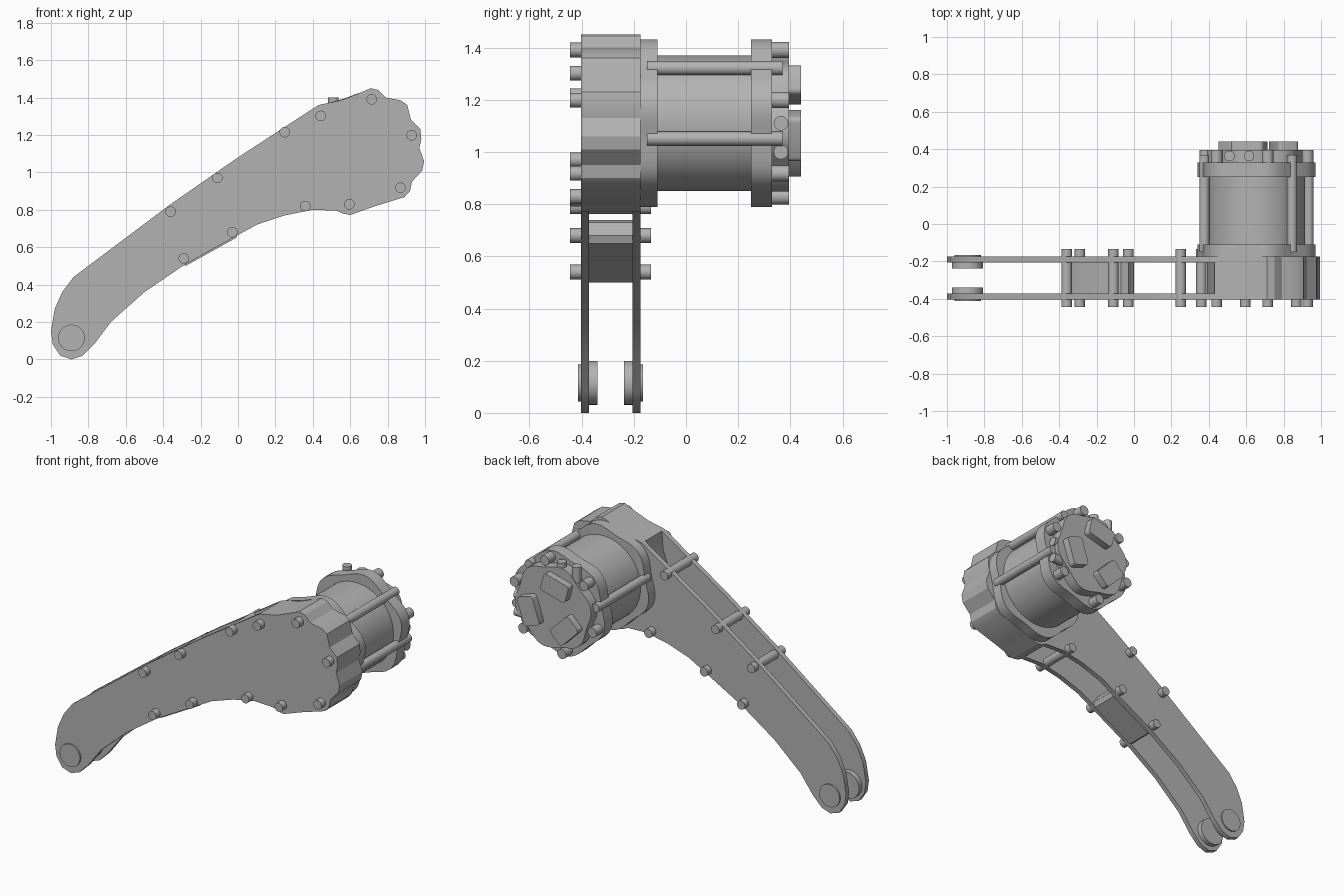
import bpy, bmesh, math
from mathutils import Vector

cube = bpy.data.objects.get("Cube")
if cube:
    bpy.data.objects.remove(cube, do_unlink=True)

grey = bpy.data.materials.new("machined_grey")
grey.use_nodes = True
tone = (0.45, 0.45, 0.45, 1)
grey.diffuse_color = tone
grey.node_tree.nodes["Principled BSDF"].inputs["Base Color"].default_value = tone


def finish(obj, name, angle=30):
    obj.name = name
    obj.data.name = name
    obj.data.materials.append(grey)
    bpy.ops.object.select_all(action='DESELECT')
    obj.select_set(True)
    bpy.context.view_layer.objects.active = obj
    bpy.ops.object.shade_smooth_by_angle(angle=math.radians(angle))
    return obj


def prism(name, profile, y0, y1):
    """Extrude an x-z profile along y."""
    bm = bmesh.new()
    face = bm.faces.new([bm.verts.new((x, y0, z)) for x, z in profile])
    new = bmesh.ops.extrude_face_region(bm, geom=[face])["geom"]
    moved = [v for v in new if isinstance(v, bmesh.types.BMVert)]
    bmesh.ops.translate(bm, verts=moved, vec=(0, y1 - y0, 0))
    bmesh.ops.recalc_face_normals(bm, faces=bm.faces)
    mesh = bpy.data.meshes.new(name)
    bm.to_mesh(mesh)
    bm.free()
    obj = bpy.data.objects.new(name, mesh)
    bpy.context.collection.objects.link(obj)
    return finish(obj, name)


def rod(name, start, end, radius, sides=24):
    a, b = Vector(start), Vector(end)
    bpy.ops.mesh.primitive_cylinder_add(
        vertices=sides, radius=radius, depth=(b - a).length, location=(a + b) / 2,
        rotation=(b - a).to_track_quat('Z', 'Y').to_euler())
    return finish(bpy.context.object, name)


def y_rod(name, x, z, y0, y1, radius, sides=24):
    return rod(name, (x, y0, z), (x, y1, z), radius, sides)


CX, CZ = 0.655, 1.11          # motor axis


def polar(radius, degrees):
    t = math.radians(degrees)
    return CX + radius * math.cos(t), CZ + radius * math.sin(t)


def lobed(radius, wave):
    """Six-lobed outline with lobes centred on the flange bolts."""
    return [polar(radius + wave * math.cos(math.radians(6 * (d - 18))), d)
            for d in range(0, 360, 5)]


# Arm side plates
foot = [(-0.77, 0.08), (-0.83, 0.02), (-0.89, 0), (-0.95, 0.02), (-0.99, 0.08),
        (-1, 0.15), (-0.98, 0.27), (-0.94, 0.36), (-0.88, 0.44), (-0.8, 0.5)]
head = [(0.43, 1.36), (0.55, 1.385), (0.64, 1.42), (0.71, 1.45), (0.75, 1.44),
        (0.79, 1.4), (0.87, 1.385), (0.905, 1.36), (0.925, 1.28), (0.975, 1.23),
        (0.98, 1.18), (0.97, 1.13), (0.995, 1.06), (0.985, 1.01), (0.93, 0.95),
        (0.92, 0.9), (0.89, 0.868), (0.72, 0.815), (0.6, 0.772), (0.56, 0.78),
        (0.53, 0.795)]
belly = [(0.4, 0.8), (0.25, 0.77), (0.1, 0.72), (0, 0.665), (-0.28, 0.51),
         (-0.5, 0.36), (-0.68, 0.2)]
outline = foot + [(-0.36, 0.83), (0, 1.08)] + head + belly
prism("front_plate", outline, -0.403, -0.372)
prism("back_plate", outline, -0.205, -0.174)

# Spacers between the plates
prism("head_spacer", head + [polar(0.27, d) for d in (230, 210, 190, 170, 150)],
      -0.373, -0.204)
prism("arm_spacer", [(-0.28, 0.5), (-0.01, 0.65), (0, 0.68), (-0.03, 0.73),
                     (-0.07, 0.74), (-0.31, 0.62), (-0.335, 0.59), (-0.3, 0.51)],
      -0.373, -0.204)

# Tie rods through the arm
for i, (x, z) in enumerate([(-0.36, 0.79), (-0.29, 0.54), (-0.11, 0.97),
                            (-0.03, 0.68), (0.25, 1.215), (0.36, 0.82)]):
    y_rod(f"arm_tie_rod_{i}", x, z, -0.445, -0.135, 0.028)

# Foot bearings, mirrored about the arm's middle plane
MID = -0.289
for side, s in (("front", -1), ("back", 1)):
    y_rod(f"{side}_bearing_cap", -0.89, 0.115, MID + s * 0.1, MID + s * 0.124, 0.071, 40)
    y_rod(f"{side}_bearing_boss", -0.89, 0.115, MID + s * 0.051, MID + s * 0.09, 0.084, 40)

# Motor can and flanges
y_rod("motor_can", CX, CZ, -0.13, 0.27, 0.26, 64)
prism("front_flange", lobed(0.312, 0.014), -0.175, -0.11)
prism("back_flange", lobed(0.312, 0.014), 0.25, 0.33)
prism("end_cap", lobed(0.258, -0.012), 0.32, 0.395)

# Flange bolts, front and back
for i in range(6):
    x, z = polar(0.287, 18 + 60 * i)
    y_rod(f"back_bolt_{i}", x, z, 0.3, 0.395, 0.031)
    if i != 3:
        y_rod(f"front_bolt_{i}", x, z, -0.445, -0.38, 0.028)

# Long motor rods
for i, d in enumerate((-12, 48, 168)):
    x, z = polar(0.285, d)
    y_rod(f"motor_rod_{i}", x, z, -0.15, 0.37, 0.027)

# Connector pairs on the cap rim
for i, x in enumerate((0.51, 0.615)):
    rod(f"top_connector_{i}", (x, 0.364, 1.3), (x, 0.364, 1.4), 0.028)
for i, z in enumerate((1.0, 1.11)):
    rod(f"side_connector_{i}", (0.84, 0.364, z), (0.935, 0.364, z), 0.028)

# Three raised pads on the end cap
for i, d in enumerate((-18, 105, 225)):
    x, z = polar(0.152, d)
    bpy.ops.mesh.primitive_cube_add(size=1, location=(x, 0.415, z),
                                    rotation=(0, -math.radians(d), 0))
    pad = bpy.context.object
    pad.scale = (0.115, 0.05, 0.18)
    bpy.ops.object.transform_apply(location=False, rotation=False, scale=True)
    bm = bmesh.new()
    bm.from_mesh(pad.data)
    corners = [e for e in bm.edges
               if abs((e.verts[0].co - e.verts[1].co).normalized().y) > 0.9]
    bmesh.ops.bevel(bm, geom=corners, offset=0.02, segments=4, profile=0.5,
                    affect='EDGES')
    bm.to_mesh(pad.data)
    bm.free()
    finish(pad, f"cap_pad_{i}")
